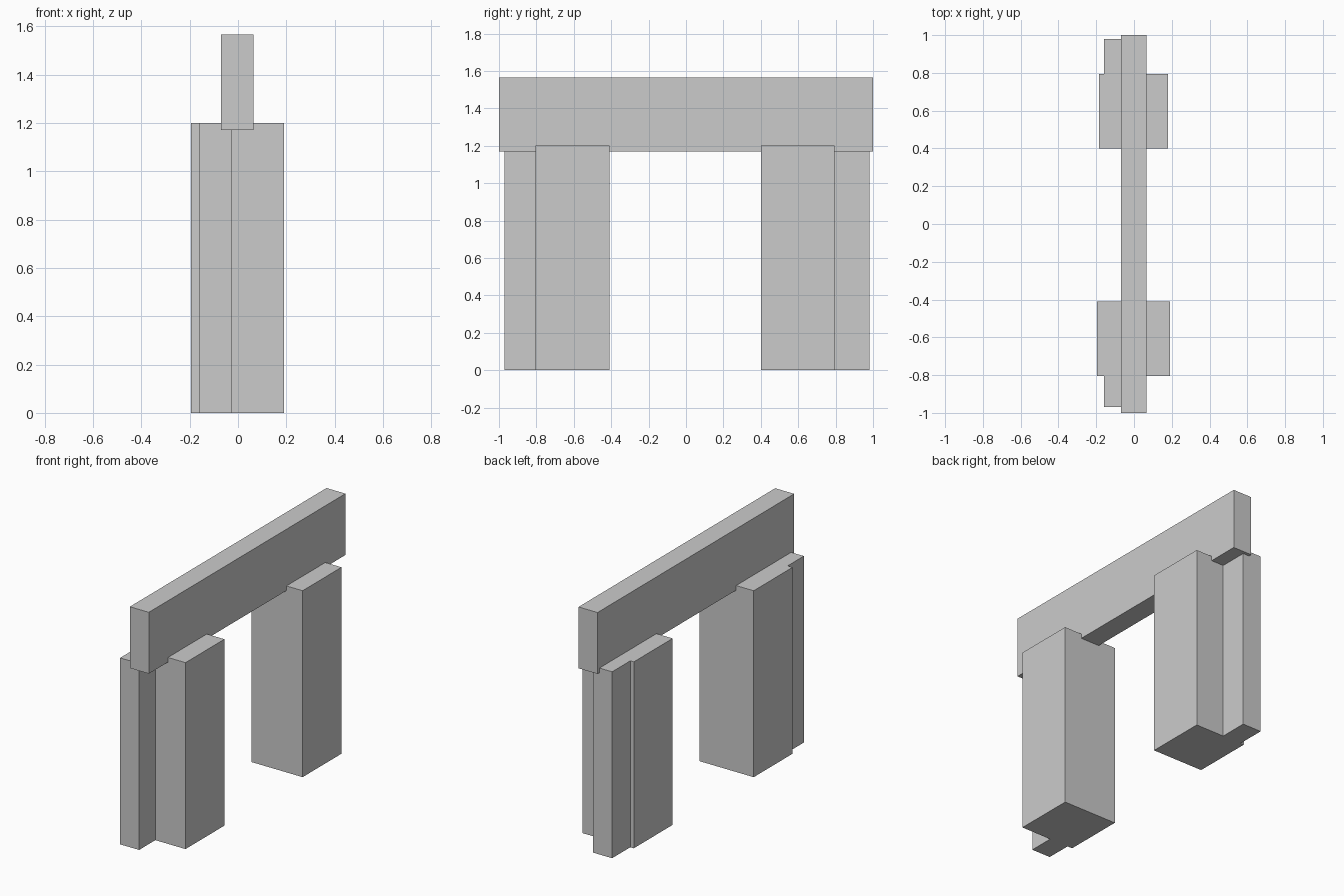
import bpy
from mathutils import Vector

default = bpy.data.objects.get("Cube")
if default:
    bpy.data.objects.remove(default, do_unlink=True)

# Single stone colour
stone = bpy.data.materials.new("light_grey_stone")
stone.use_nodes = True
stone.diffuse_color = (0.6, 0.6, 0.6, 1)
stone.node_tree.nodes["Principled BSDF"].inputs["Base Color"].default_value = (0.6, 0.6, 0.6, 1)


def block(name, low, high):
    """Flat-sided block spanning two opposite corners."""
    low, high = Vector(low), Vector(high)
    bpy.ops.mesh.primitive_cube_add(size=1, location=(low + high) / 2)
    obj = bpy.context.object
    obj.name = name
    obj.scale = high - low
    bpy.ops.object.transform_apply(location=False, rotation=False, scale=True)
    obj.data.materials.append(stone)
    return obj


PILLAR_TOP = 1.2

# Broad pillars
block("front_pillar", (-0.195, -0.805, 0), (0.19, -0.41, PILLAR_TOP))
block("back_pillar", (-0.185, 0.4, 0), (0.18, 0.795, PILLAR_TOP))

# Narrow buttresses against the outer faces
block("front_buttress", (-0.16, -0.97, 0), (-0.025, -0.805, PILLAR_TOP))
block("back_buttress", (-0.16, 0.795, 0), (-0.025, 0.98, PILLAR_TOP))

# Lintel let slightly into the pillar tops
block("lintel", (-0.07, -1, 1.17), (0.065, 1, 1.565))
